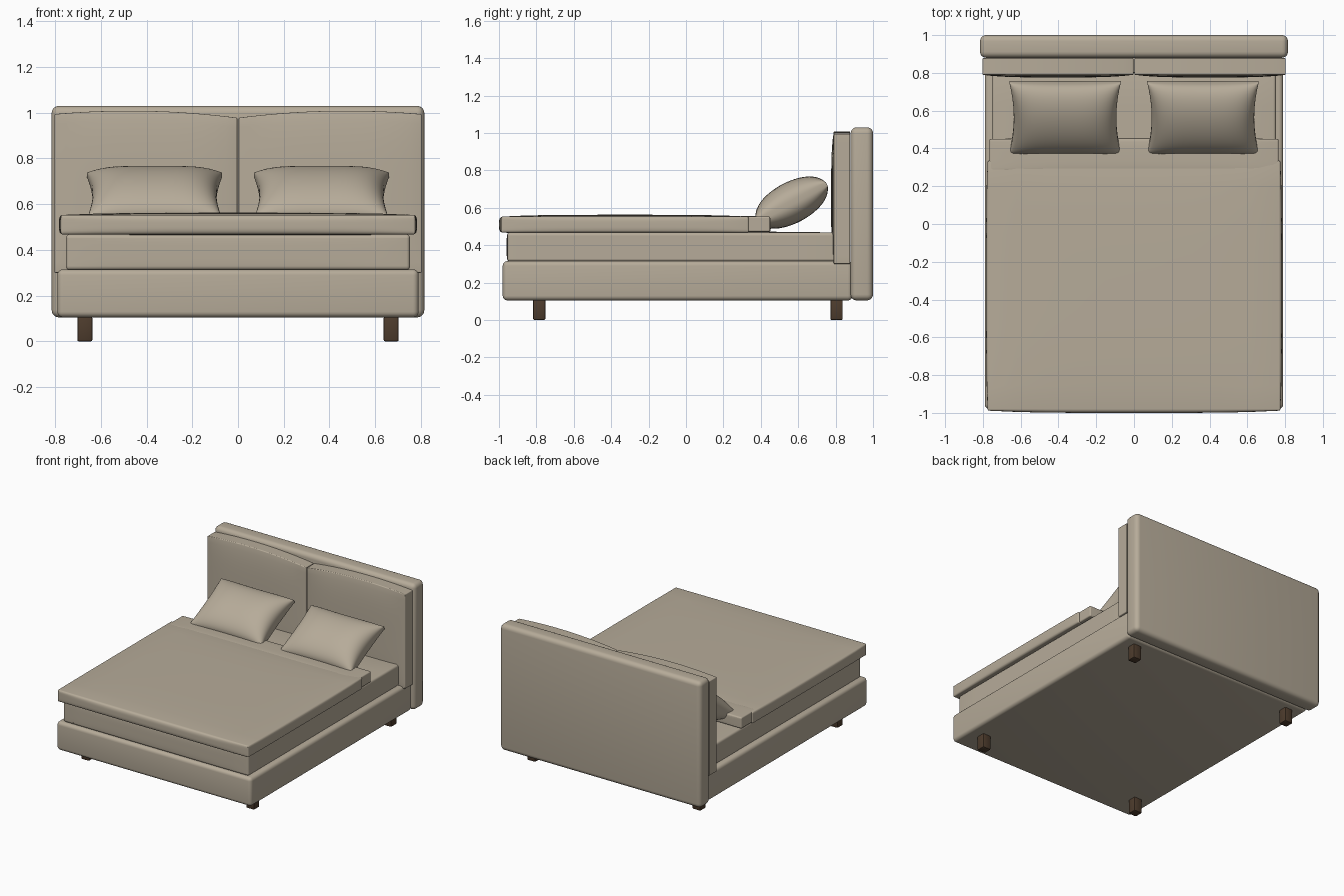
import bpy, bmesh, math
from mathutils import Vector, Matrix

cube = bpy.data.objects.get("Cube")
if cube:
    bpy.data.objects.remove(cube, do_unlink=True)


def material(name, color):
    mat = bpy.data.materials.new(name)
    mat.use_nodes = True
    mat.diffuse_color = color
    mat.node_tree.nodes["Principled BSDF"].inputs["Base Color"].default_value = color
    return mat


fabric = material("beige fabric", (0.47, 0.41, 0.32, 1))
wood = material("dark brown wood", (0.075, 0.045, 0.026, 1))


def add_object(name, bm, mat, bevel=0, segments=5):
    bmesh.ops.recalc_face_normals(bm, faces=bm.faces)
    mesh = bpy.data.meshes.new(name)
    bm.to_mesh(mesh)
    bm.free()
    mesh.materials.append(mat)
    obj = bpy.data.objects.new(name, mesh)
    bpy.context.collection.objects.link(obj)
    bpy.ops.object.select_all(action="DESELECT")
    obj.select_set(True)
    bpy.context.view_layer.objects.active = obj
    if bevel:
        mod = obj.modifiers.new("soft edges", "BEVEL")
        mod.width = bevel
        mod.segments = segments
        mod.limit_method = "ANGLE"
        mod.angle_limit = math.radians(40)
        bpy.ops.object.modifier_apply(modifier=mod.name)
    bpy.ops.object.shade_smooth_by_angle(angle=math.radians(35))
    return obj


def soft_box(name, low, high, bevel, bulge=(0, 0, 0), mat=fabric, cuts=9, segments=5):
    """Box between two corners whose sides swell outward by the bulge amounts."""
    low, high = Vector(low), Vector(high)
    mid, half = (low + high) / 2, (high - low) / 2
    bm = bmesh.new()
    bmesh.ops.create_cube(bm, size=2)
    if any(bulge):
        bmesh.ops.subdivide_edges(bm, edges=bm.edges[:], cuts=cuts, use_grid_fill=True)
    for v in bm.verts:
        p = v.co.copy()
        for i in range(3):
            j, k = (i + 1) % 3, (i + 2) % 3
            swell = (1 - p[j] ** 4) * (1 - p[k] ** 4)
            v.co[i] = mid[i] + p[i] * (half[i] + bulge[i] * swell)
    return add_object(name, bm, mat, bevel, segments)


# Frame and headboard
soft_box("bed_base", (-0.79, -0.98, 0.105), (0.79, 0.89, 0.315), 0.025)
soft_box("headboard", (-0.815, 0.88, 0.105), (0.815, 1.0, 1.03), 0.032)

# Square legs
for side, x in (("right", -0.67), ("left", 0.67)):
    for end, y in (("front", -0.785), ("back", 0.805)):
        soft_box(f"{end}_{side}_leg", (x - 0.033, y - 0.033, 0),
                 (x + 0.033, y + 0.033, 0.11), 0.008, mat=wood, segments=2)

# Bedding layers
soft_box("mattress", (-0.752, -0.955, 0.312), (0.752, 0.80, 0.468), 0.035, (0, 0.004, 0.005))
soft_box("duvet", (-0.775, -0.988, 0.468), (0.775, 0.335, 0.553), 0.038, (0.008, 0.012, 0.01))
soft_box("duvet_fold", (-0.765, 0.28, 0.472), (0.765, 0.45, 0.553), 0.036, (0, 0.004, 0.004))


def back_cushion(name, side):
    """Padded headboard panel with an arched top that drops toward the middle seam."""
    bm = bmesh.new()
    bmesh.ops.create_cube(bm, size=2)
    bmesh.ops.subdivide_edges(bm, edges=bm.edges[:], cuts=15, use_grid_fill=True)
    for v in bm.verts:
        u, d, w = v.co
        swell = (1 - u ** 4) * (1 - w ** 4)
        arch = 0.022 * (1 - u * u) + 0.008 * u
        v.co.x = side * (0.403 + 0.400 * u)
        v.co.y = 0.834 + 0.044 * d - (0.014 * swell if d < 0 else 0)
        v.co.z = 0.643 + 0.343 * w + arch * (1 + w) / 2
    add_object(name, bm, fabric, 0.036, 6)


def pillow(name, x):
    """Two puffed sheets joined at a pinched rim, leaning toward the headboard."""
    bm = bmesh.new()
    place = Matrix.Translation((x, 0.565, 0.628)) @ Matrix.Rotation(math.radians(28), 4, "X")
    for face in (-1, 1):
        sheet = bmesh.ops.create_grid(bm, x_segments=32, y_segments=24, size=1)["verts"]
        for v in sheet:
            u, w = math.sin(v.co.x * math.pi / 2), math.sin(v.co.y * math.pi / 2)
            puff = ((1 - u ** 4) * (1 - w * w)) ** 0.5 if abs(u) < 1 and abs(w) < 1 else 0
            px = u * 0.295 * (1 - 0.08 * (1 - w * w))
            py = w * 0.212 * (1 - 0.04 * (1 - u * u))
            v.co = place @ Vector((px, py, face * (0.012 + 0.098 * puff)))
    rim = [e for e in bm.edges if e.is_boundary]
    bmesh.ops.bridge_loops(bm, edges=rim)
    add_object(name, bm, fabric)


for label, side in (("right", -1), ("left", 1)):
    back_cushion(f"{label}_headboard_cushion", side)
    pillow(f"{label}_pillow", side * 0.365)
